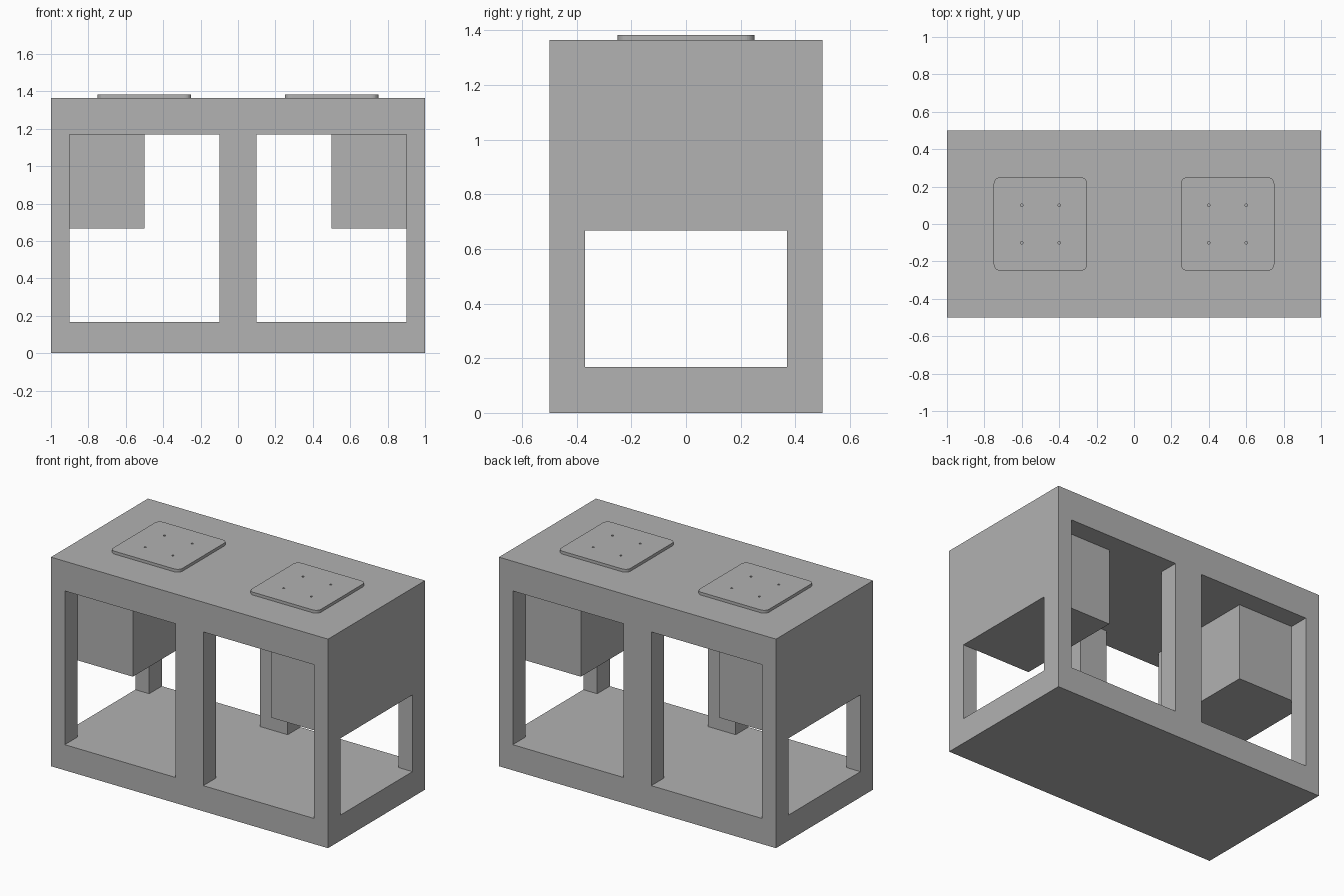
import bpy, bmesh
from mathutils import Matrix

start = bpy.data.objects.get("Cube")
if start:
    bpy.data.objects.remove(start, do_unlink=True)

grey = bpy.data.materials.new("plain_grey")
grey.use_nodes = True
COLOUR = (0.445, 0.445, 0.445, 1)
grey.diffuse_color = COLOUR
grey.node_tree.nodes["Principled BSDF"].inputs["Base Color"].default_value = COLOUR

# Main levels
FLOOR, MID, CEILING, TOP, PAD_TOP = 0.167, 0.668, 1.17, 1.364, 1.383
INNER_X, INNER_Y = 0.9, 0.37


def finish(name, bm):
    mesh = bpy.data.meshes.new(name)
    bm.to_mesh(mesh)
    bm.free()
    obj = bpy.data.objects.new(name, mesh)
    bpy.context.collection.objects.link(obj)
    mesh.materials.append(grey)
    return obj


def box(name, x, y, z, corner=0):
    """Box from (min, max) ranges, with optional rounded vertical corners."""
    bm = bmesh.new()
    bmesh.ops.create_cube(bm, size=2)
    for v in bm.verts:
        v.co = [r[c > 0] for r, c in zip((x, y, z), v.co)]
    if corner:
        upright = [e for e in bm.edges
                   if abs(e.verts[0].co.z - e.verts[1].co.z) > 0.001]
        bmesh.ops.bevel(bm, geom=upright, offset=corner, segments=6,
                        profile=0.5, affect='EDGES')
    return finish(name, bm)


def cut(target, cutter):
    mod = target.modifiers.new("cut", 'BOOLEAN')
    mod.operation = 'DIFFERENCE'
    mod.solver = 'EXACT'
    mod.object = cutter
    bpy.context.view_layer.update()
    with bpy.context.temp_override(object=target, active_object=target):
        bpy.ops.object.modifier_apply(modifier=mod.name)
    bpy.data.objects.remove(cutter, do_unlink=True)


# Cabinet frame: hollow block with two windows front and back, one on each end
frame = box("cabinet_frame", (-1, 1), (-0.5, 0.5), (0, TOP))
cut(frame, box("cavity_cutter", (-INNER_X, INNER_X), (-INNER_Y, INNER_Y),
               (FLOOR, CEILING)))
for x in ((-INNER_X, -0.1), (0.1, INNER_X)):
    cut(frame, box("window_cutter", x, (-0.6, 0.6), (FLOOR, CEILING)))
cut(frame, box("end_cutter", (-1.1, 1.1), (-INNER_Y, INNER_Y), (FLOOR, MID)))

for side, s in (("left", 1), ("right", -1)):
    # Hanging box under the top, against the end wall
    box(side + "_hanging_box", sorted((s * 0.5, s * INNER_X)),
        (-INNER_Y, INNER_Y), (MID, CEILING))

    # Rounded plate on top with four small screw holes
    pad = box(side + "_top_plate", sorted((s * 0.25, s * 0.75)),
              (-0.25, 0.25), (TOP, PAD_TOP), corner=0.035)
    holes = bmesh.new()
    for x in (0.4, 0.6):
        for y in (-0.1, 0.1):
            bmesh.ops.create_cone(
                holes, cap_ends=True, segments=12, radius1=0.007,
                radius2=0.007, depth=0.1,
                matrix=Matrix.Translation((s * x, y, PAD_TOP)))
    cut(pad, finish("hole_cutter", holes))
